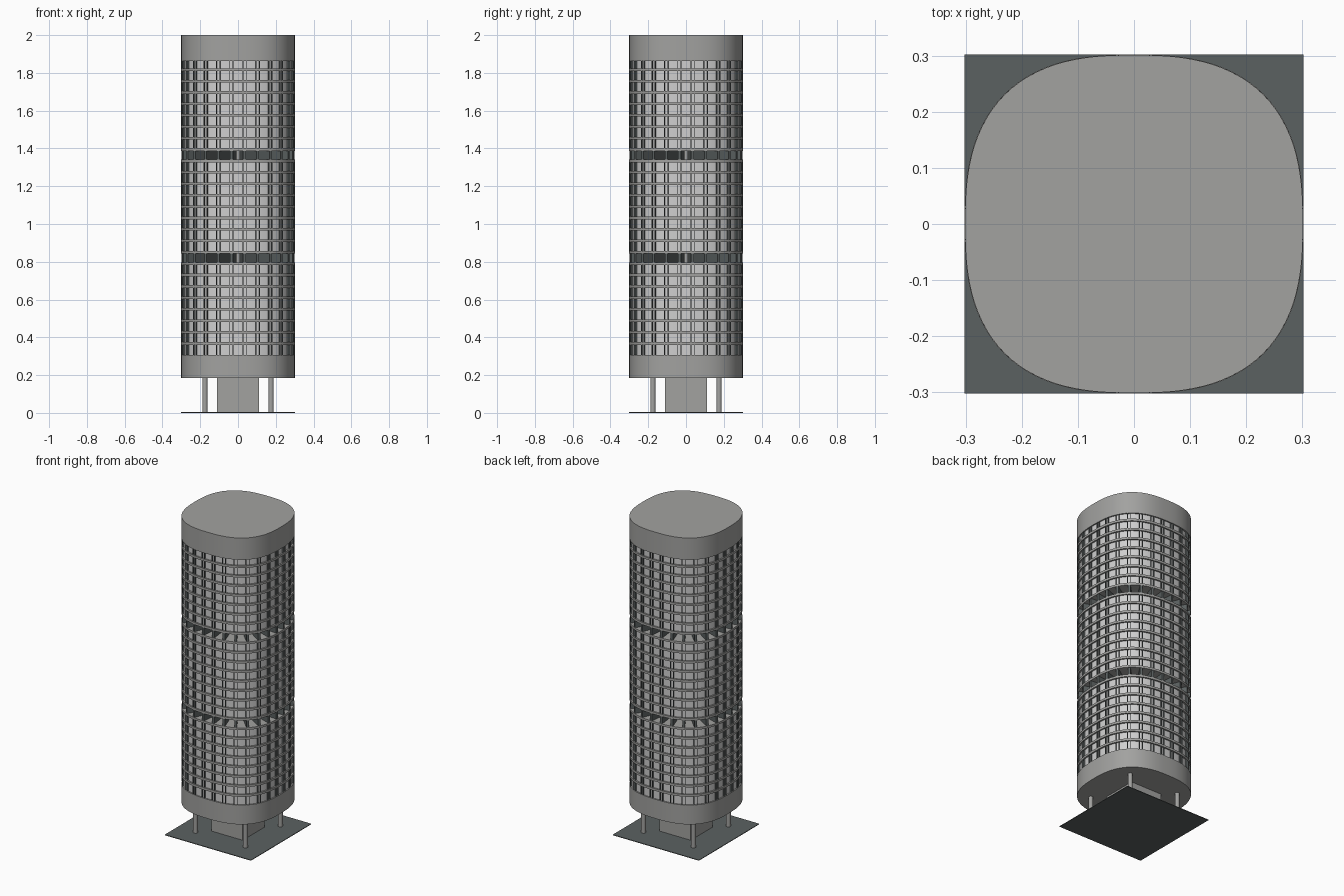
import bpy, bmesh, math
from mathutils import Matrix, Vector

if "Cube" in bpy.data.objects:
    bpy.data.objects.remove(bpy.data.objects["Cube"])

POWER = 2.6          # roundness of the rounded-square floor plan
RADIUS = 0.301
BAYS = 28            # window bays around the tower
FLOOR = 0.0604
BASE = 0.307


def material(name, colour):
    mat = bpy.data.materials.new(name)
    mat.use_nodes = True
    rgba = (*colour, 1)
    mat.diffuse_color = rgba
    mat.node_tree.nodes["Principled BSDF"].inputs["Base Color"].default_value = rgba
    return mat


concrete = material("concrete grey", (0.36, 0.36, 0.35))
glass = material("pale window", (0.62, 0.62, 0.62))
dark = material("dark slate", (0.105, 0.12, 0.12))


def finish(bm, name, mat, smooth=False):
    bmesh.ops.recalc_face_normals(bm, faces=bm.faces)
    mesh = bpy.data.meshes.new(name)
    bm.to_mesh(mesh)
    bm.free()
    mesh.materials.append(mat)
    obj = bpy.data.objects.new(name, mesh)
    bpy.context.collection.objects.link(obj)
    if smooth:
        bpy.ops.object.select_all(action='DESELECT')
        obj.select_set(True)
        bpy.context.view_layer.objects.active = obj
        bpy.ops.object.shade_smooth_by_angle(angle=math.radians(30))
    return obj


def plan_point(t, radius=RADIUS):
    c, s = math.cos(t), math.sin(t)
    e = 2 / POWER
    return Vector((math.copysign(abs(c) ** e, c), math.copysign(abs(s) ** e, s), 0)) * radius


def even_points(count, offset=0.0):
    """Points spaced evenly along the unit-radius floor plan."""
    steps = 4000
    pts = [plan_point(2 * math.pi * i / steps, 1) for i in range(steps + 1)]
    run = [0.0]
    for a, b in zip(pts, pts[1:]):
        run.append(run[-1] + (b - a).length)
    result, k = [], 0
    for i in range(count):
        target = run[-1] * (i + offset) / count
        while run[k + 1] <= target:
            k += 1
        result.append(pts[k].lerp(pts[k + 1], (target - run[k]) / (run[k + 1] - run[k])))
    return result


OUTLINE = even_points(BAYS * 4)
BORDERS = even_points(BAYS, 0.5)


def add_prism(bm, radius, z0, z1):
    low = [bm.verts.new((p.x * radius, p.y * radius, z0)) for p in OUTLINE]
    high = [bm.verts.new((p.x * radius, p.y * radius, z1)) for p in OUTLINE]
    bm.faces.new(low[::-1])
    bm.faces.new(high)
    n = len(low)
    for i in range(n):
        j = (i + 1) % n
        bm.faces.new((low[i], low[j], high[j], high[i]))


def add_box(bm, centre, size, angle=0.0):
    bmesh.ops.create_cube(bm, size=1, matrix=Matrix.Translation(centre)
                          @ Matrix.Rotation(angle, 4, 'Z')
                          @ Matrix.Diagonal((*size, 1)))


def prism(name, radius, z0, z1, mat):
    bm = bmesh.new()
    add_prism(bm, radius, z0, z1)
    return finish(bm, name, mat, True)


# Ground plate, entrance core and stilts
bm = bmesh.new()
add_box(bm, (0, 0, 0.002), (0.604, 0.604, 0.004))
finish(bm, "ground_plate", dark)

bm = bmesh.new()
add_box(bm, (0, 0, 0.95), (0.22, 0.22, 1.89))
finish(bm, "central_core", concrete)

bm = bmesh.new()
for sx in (-1, 1):
    for sy in (-1, 1):
        bmesh.ops.create_cone(bm, cap_ends=True, segments=20, radius1=0.0135, radius2=0.0135,
                              depth=0.19, matrix=Matrix.Translation((sx * 0.175, sy * 0.175, 0.097)))
finish(bm, "stilts", concrete, True)

# Solid bottom and top bands
prism("lower_band", RADIUS, 0.185, BASE, concrete)
prism("roof_band", RADIUS, 1.862, 2.0, concrete)

# Three blocks of windows, each eight floors high, with a service floor between
for block in range(3):
    first = block * 9
    z0 = BASE + first * FLOOR
    z1 = min(z0 + 8 * FLOOR, 1.864)
    prism(f"window_wall_{block + 1}", 0.293, z0, z1, glass)

    # Slab edges
    bm = bmesh.new()
    for k in range(first, first + 9):
        z = BASE + k * FLOOR
        if 0 < k < 26:
            add_prism(bm, 0.302, z - 0.007, z + 0.007)
    finish(bm, f"floor_slabs_{block + 1}", concrete, True)

    # Paired thin fins at each bay border
    bm = bmesh.new()
    for p in BORDERS:
        normal = Vector((math.copysign(abs(p.x) ** (POWER - 1), p.x),
                         math.copysign(abs(p.y) ** (POWER - 1), p.y), 0)).normalized()
        side = Vector((-normal.y, normal.x, 0))
        angle = math.atan2(normal.y, normal.x)
        for s in (-1, 1):
            c = p * RADIUS - normal * 0.007 + side * s * 0.009
            add_box(bm, (c.x, c.y, (z0 + z1) / 2), (0.014, 0.0035, z1 - z0), angle)
    finish(bm, f"window_fins_{block + 1}", dark)

# Deep radial fins on the two service floors
for level in (8, 17):
    bm = bmesh.new()
    z = BASE + (level + 0.5) * FLOOR
    for p in BORDERS:
        outer = p.length * RADIUS
        inner = 0.13
        c = p.normalized() * (outer + inner) / 2
        add_box(bm, (c.x, c.y, z), (outer - inner - 0.004, 0.015, FLOOR), math.atan2(p.y, p.x))
    finish(bm, f"service_floor_fins_{level}", dark)
